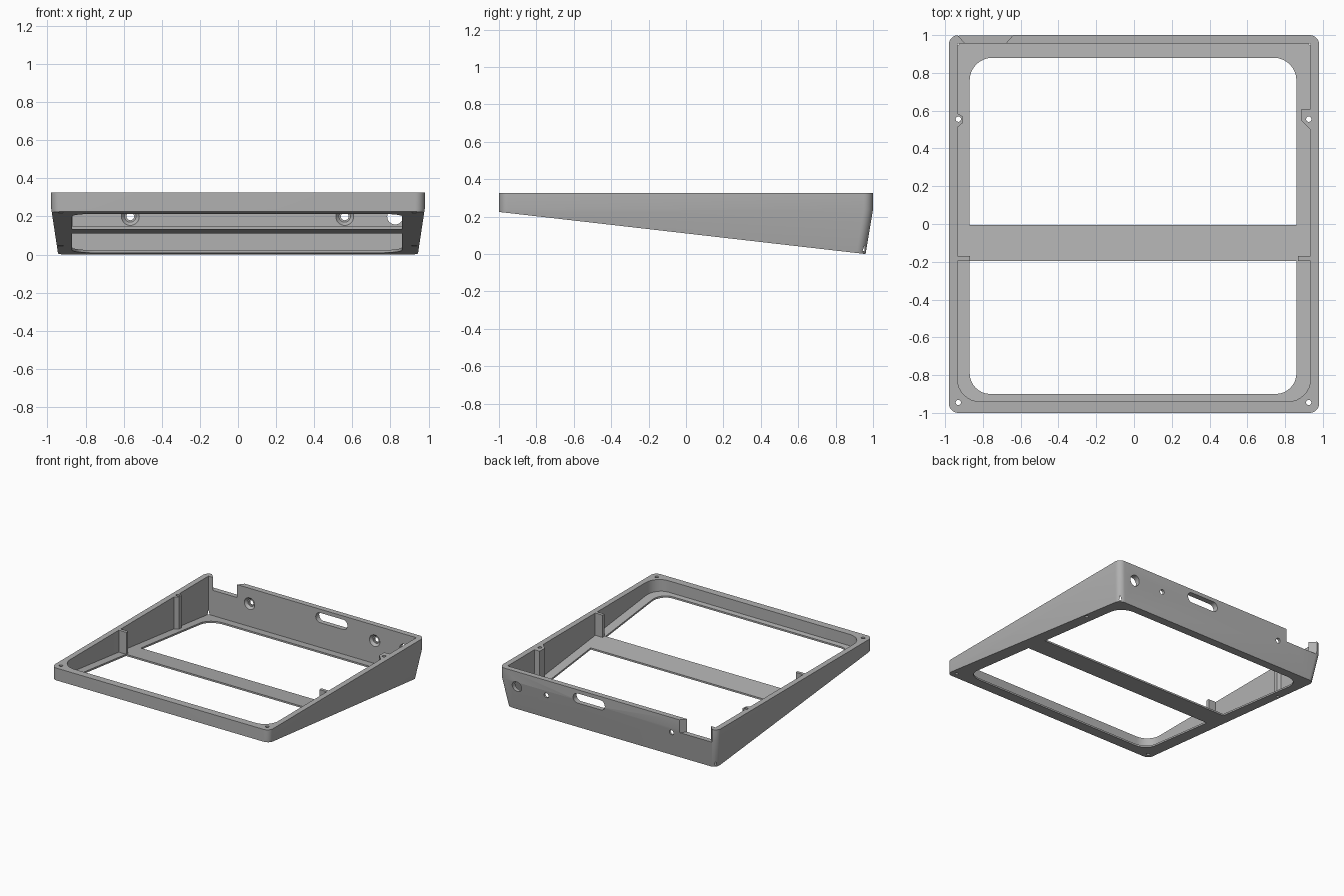
import bpy, bmesh, math
from mathutils import Vector

cube = bpy.data.objects.get("Cube")
if cube:
    bpy.data.objects.remove(cube, do_unlink=True)

grey = bpy.data.materials.new("mid grey")
grey.use_nodes = True
GREY = (0.44, 0.44, 0.44, 1)
grey.diffuse_color = GREY
grey.node_tree.nodes["Principled BSDF"].inputs["Base Color"].default_value = GREY

TOP, FRONT_Z, BACK_Y = 0.325, 0.225, 0.96
SLOPE = FRONT_Z / (BACK_Y + 1)


def rounded_rect(x0, x1, y0, y1, front_r, back_r, steps=8):
    """Counter-clockwise outline; a zero radius gives a square corner."""
    points = []
    corners = [(x0, y0, 1, 1, front_r, 180), (x1, y0, -1, 1, front_r, 270),
               (x1, y1, -1, -1, back_r, 0), (x0, y1, 1, -1, back_r, 90)]
    for x, y, sx, sy, r, start in corners:
        if r == 0:
            points.append((x, y))
            continue
        for i in range(steps + 1):
            a = math.radians(start + 90 * i / steps)
            points.append((x + sx * r + r * math.cos(a), y + sy * r + r * math.sin(a)))
    return points


def loft(name, levels, floor_offset=None):
    """Skin stacked outlines (z, points); optionally trim along the sloping floor."""
    bm = bmesh.new()
    rings = [[bm.verts.new((x, y, z)) for x, y in pts] for z, pts in levels]
    n = len(rings[0])
    for low, high in zip(rings, rings[1:]):
        for i in range(n):
            j = (i + 1) % n
            bm.faces.new((low[i], low[j], high[j], high[i]))
    bm.faces.new(rings[0][::-1])
    bm.faces.new(rings[-1])
    if floor_offset is not None:
        bmesh.ops.bisect_plane(bm, geom=bm.verts[:] + bm.edges[:] + bm.faces[:],
                               plane_co=(0, -1, FRONT_Z + floor_offset),
                               plane_no=Vector((0, -SLOPE, -1)), clear_outer=True)
        bmesh.ops.holes_fill(bm, edges=[e for e in bm.edges if e.is_boundary], sides=0)
    bmesh.ops.recalc_face_normals(bm, faces=bm.faces[:])
    mesh = bpy.data.meshes.new(name)
    bm.to_mesh(mesh)
    bm.free()
    mesh.materials.append(grey)
    obj = bpy.data.objects.new(name, mesh)
    bpy.context.collection.objects.link(obj)
    return obj


def prism(name, points, z0, z1, floor_offset=None):
    return loft(name, [(z0, points), (z1, points)], floor_offset)


def cone(name, centre, r1, r2, depth, along_y=False):
    bpy.ops.mesh.primitive_cone_add(vertices=32, radius1=r1, radius2=r2, depth=depth,
                                    location=centre,
                                    rotation=(-math.pi / 2 if along_y else 0, 0, 0))
    obj = bpy.context.object
    obj.name = name
    obj.data.materials.append(grey)
    return obj


def combine(target, tool, operation="DIFFERENCE"):
    tool.hide_render = True
    mod = target.modifiers.new(operation.lower(), "BOOLEAN")
    mod.operation, mod.solver, mod.object = operation, "EXACT", tool
    bpy.context.view_layer.objects.active = target
    bpy.ops.object.modifier_apply(modifier=mod.name)
    bpy.data.objects.remove(tool, do_unlink=True)


# Outer shell: vertical rim, lower walls leaning inward, sloping underside
def shell_outline(inset):
    return rounded_rect(-0.98 + inset, 0.98 - inset, -1, 1 - inset * 1.1, 0.05, 0.05)


tray = loft("sloped_tray", [(-0.024, shell_outline(0.04)), (0.24, shell_outline(0)),
                            (TOP, shell_outline(0))], 0)

# Hollow interior down to the thin floor
combine(tray, prism("cavity", rounded_rect(-0.935, 0.935, -0.94, 0.955, 0.12, 0),
                    -0.1, 0.5, 0.014))

# Two floor openings, leaving a crossbar between them
combine(tray, prism("front_opening", rounded_rect(-0.87, 0.86, -0.9, -0.195, 0.11, 0), -0.1, 0.5))
combine(tray, prism("back_opening", rounded_rect(-0.87, 0.86, -0.005, 0.88, 0, 0.12), -0.1, 0.5))

# Ribs beside the crossbar and screw posts on the side walls
for side in (-1, 1):
    x0, x1 = sorted((side * 0.868, side * 0.942))
    combine(tray, prism("side_rib", rounded_rect(x0, x1, -0.195, -0.17, 0, 0), -0.1, TOP, 0.006),
            "UNION")
combine(tray, prism("left_post", [(0.942, 0.49), (0.942, 0.61), (0.888, 0.61), (0.888, 0.545)],
                    -0.1, TOP, 0.006), "UNION")
combine(tray, prism("right_post", [(-0.942, 0.505), (-0.907, 0.535), (-0.907, 0.57), (-0.942, 0.59)],
                    -0.1, TOP, 0.006), "UNION")

# Vertical screw holes
for x in (-0.93, 0.925):
    for y in (-0.945, 0.555):
        combine(tray, cone("screw_hole", (x, y, 0.15), 0.014, 0.014, 0.6))

# Countersunk holes in the back wall
for x in (-0.565, 0.56):
    combine(tray, cone("countersink", (x, 0.962, 0.2), 0.052, 0.03, 0.026, True))
    combine(tray, cone("back_screw_hole", (x, 1, 0.2), 0.02, 0.02, 0.2, True))

# Cable hole and rounded slot in the back wall
combine(tray, cone("cable_hole", (0.825, 1, 0.2), 0.042, 0.042, 0.2, True))
slot = prism("slot", rounded_rect(0.03, 0.315, -0.04, 0.04, 0.0399, 0.0399), -0.1, 0.1)
slot.location = (0, 1, 0.255)
slot.rotation_euler.x = math.pi / 2
bpy.context.view_layer.update()
combine(tray, slot)

# Notch with slanted ends in the back rim
combine(tray, prism("rim_notch", [(-0.86, 0.92), (-0.71, 0.92), (-0.605, 1.04), (-0.972, 1.04)],
                    0.22, 0.5))

# Smooth the curved walls, keep the corners crisp
bpy.ops.object.select_all(action="DESELECT")
tray.select_set(True)
bpy.context.view_layer.objects.active = tray
bpy.ops.object.shade_smooth_by_angle(angle=math.radians(30))
